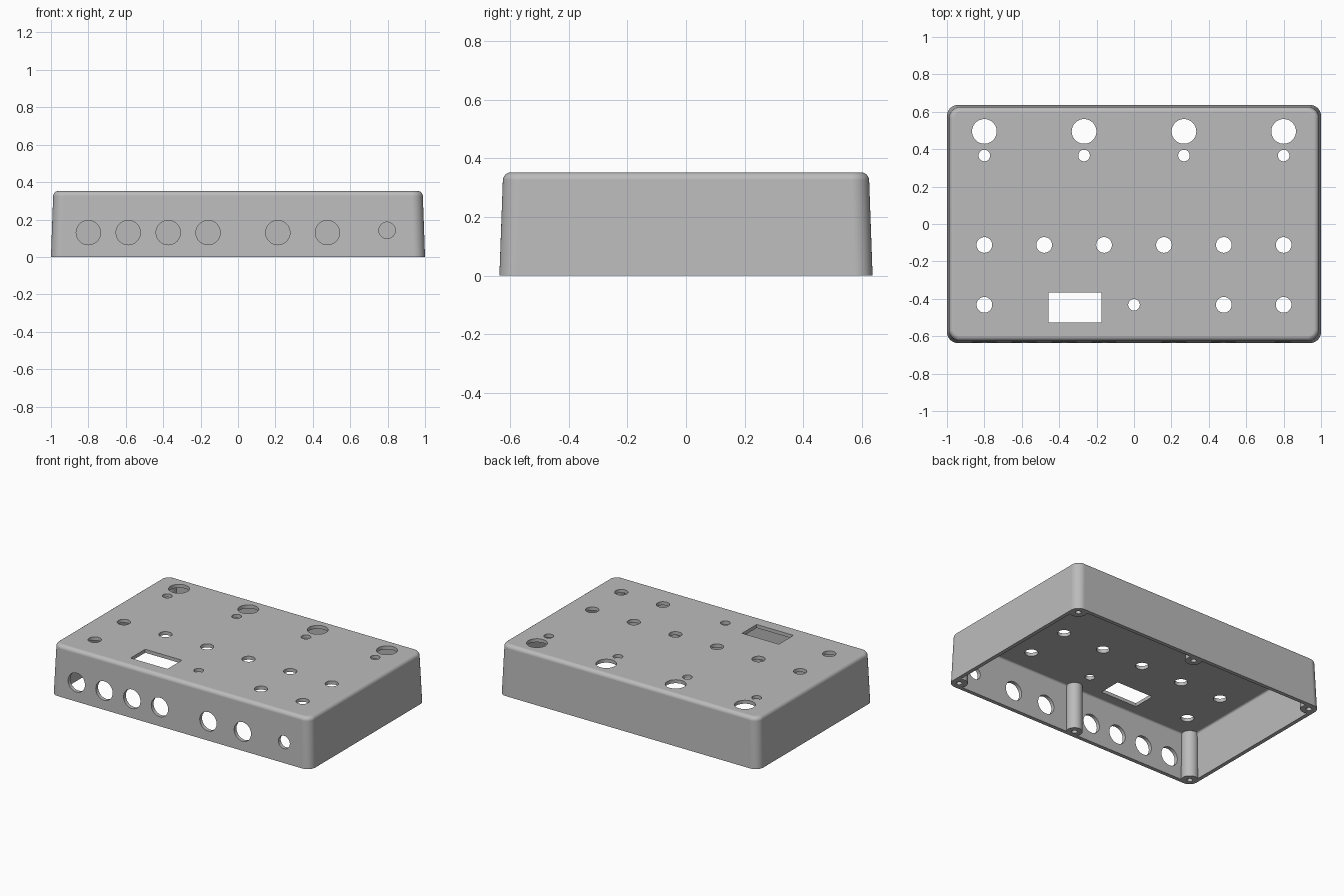
import bpy, bmesh, math

if "Cube" in bpy.data.objects:
    bpy.data.objects.remove(bpy.data.objects["Cube"])

HEIGHT, WALL = 0.352, 0.024

grey = bpy.data.materials.new("case grey")
grey.diffuse_color = (0.5, 0.5, 0.5, 1)
grey.use_nodes = True
grey.node_tree.nodes["Principled BSDF"].inputs["Base Color"].default_value = grey.diffuse_color


def make_object(name, bm):
    bmesh.ops.recalc_face_normals(bm, faces=bm.faces[:])
    mesh = bpy.data.meshes.new(name)
    bm.to_mesh(mesh)
    bm.free()
    mesh.materials.append(grey)
    obj = bpy.data.objects.new(name, mesh)
    bpy.context.collection.objects.link(obj)
    return obj


def rounded_ring(hx, hy, radius, steps=10):
    """Outline of a rounded rectangle, counter-clockwise."""
    points = []
    for quarter, (sx, sy) in enumerate([(1, 1), (-1, 1), (-1, -1), (1, -1)]):
        for i in range(steps + 1):
            a = math.pi / 2 * (quarter + i / steps)
            points.append((sx * (hx - radius) + radius * math.cos(a),
                           sy * (hy - radius) + radius * math.sin(a)))
    return points


def tapered_box(name, inset, z0, z1, corner, fillet):
    """Drafted box with rounded upright corners and a filleted top edge."""
    levels = [(z0, 0.0)]
    for i in range(7):
        a = math.pi / 2 * i / 6
        levels.append((z1 - fillet + fillet * math.sin(a),
                       fillet * (1 - math.cos(a))))
    bm = bmesh.new()
    rings = []
    for z, shrink in levels:
        d = inset + shrink + 0.036 * max(z, 0)
        ring = rounded_ring(1 - d, 0.637 - d, corner - shrink)
        rings.append([bm.verts.new((x, y, z)) for x, y in ring])
    for low, high in zip(rings, rings[1:]):
        for i in range(len(low)):
            j = (i + 1) % len(low)
            bm.faces.new((low[i], low[j], high[j], high[i]))
    bm.faces.new(rings[0][::-1])
    bm.faces.new(rings[-1])
    return make_object(name, bm)


def cylinders(name, items, z0, z1, sides=40):
    """Upright cylinders (x, y, radius) gathered in one object."""
    bm = bmesh.new()
    for x, y, r in items:
        made = bmesh.ops.create_cone(bm, cap_ends=True, segments=sides,
                                     radius1=r, radius2=r, depth=z1 - z0)
        bmesh.ops.translate(bm, verts=made["verts"], vec=(x, y, (z0 + z1) / 2))
    return make_object(name, bm)


def cut(target, cutter):
    """Subtract the cutter and remove it."""
    mod = target.modifiers.new("cut", 'BOOLEAN')
    mod.operation, mod.solver, mod.object = 'DIFFERENCE', 'EXACT', cutter
    bpy.context.view_layer.objects.active = target
    bpy.ops.object.modifier_apply(modifier=mod.name)
    bpy.data.objects.remove(cutter)


# Outer body and the open-bottomed cavity
case = tapered_box("enclosure_case", 0, 0, HEIGHT, 0.06, 0.026)
cavity = tapered_box("cavity", WALL, -0.1, HEIGHT - WALL, 0.045, 0.012)

# Screw posts in the four corners and at the middle of the long walls
posts = [(x, y * 0.583, 0.055 if x else 0.052)
         for x in (-0.947, 0, 0.947) for y in (-1, 1)]
cut(cavity, cylinders("screw_posts", posts, -0.2, 0.5))
cut(case, cavity)
cut(case, cylinders("screw_holes", [(x, y, 0.018) for x, y, r in posts],
                    -0.1, 0.2, 20))

# Round holes in the top panel
holes = []
for x in (-0.8, -0.267, 0.267, 0.8):
    holes += [(x, 0.495, 0.066), (x, 0.366, 0.031)]
holes += [(x, -0.112, 0.042) for x in (-0.8, -0.48, -0.16, 0.16, 0.48, 0.8)]
holes += [(x, -0.432, 0.042) for x in (-0.8, 0.48, 0.8)]
holes.append((0, -0.432, 0.031))
cut(case, cylinders("top_holes", holes, 0.27, 0.5))

# Rectangular display window
bm = bmesh.new()
bmesh.ops.create_cube(bm, size=1)
bmesh.ops.scale(bm, verts=bm.verts, vec=(0.283, 0.16, 0.2))
bmesh.ops.translate(bm, verts=bm.verts, vec=(-0.316, -0.447, 0.37))
cut(case, make_object("display_window", bm))

# Socket holes through the front wall
sockets = [(x, 0.13, 0.065) for x in (-0.8, -0.587, -0.373, -0.16, 0.213, 0.478)]
sockets.append((0.797, 0.142, 0.044))
front = cylinders("front_holes", [(x, z, r) for x, z, r in sockets], 0.55, 0.75)
for v in front.data.vertices:
    x, z, depth = v.co
    v.co = (x, -depth, z)
front.data.flip_normals()
bm = bmesh.new()
bm.from_mesh(front.data)
bmesh.ops.recalc_face_normals(bm, faces=bm.faces[:])
bm.to_mesh(front.data)
bm.free()
cut(case, front)

# Smooth the fillets while the flat panels stay flat
bpy.ops.object.select_all(action='DESELECT')
case.select_set(True)
bpy.context.view_layer.objects.active = case
bpy.ops.object.shade_smooth_by_angle(angle=math.radians(35))
weighted = case.modifiers.new("flat panels", 'WEIGHTED_NORMAL')
weighted.keep_sharp = True
